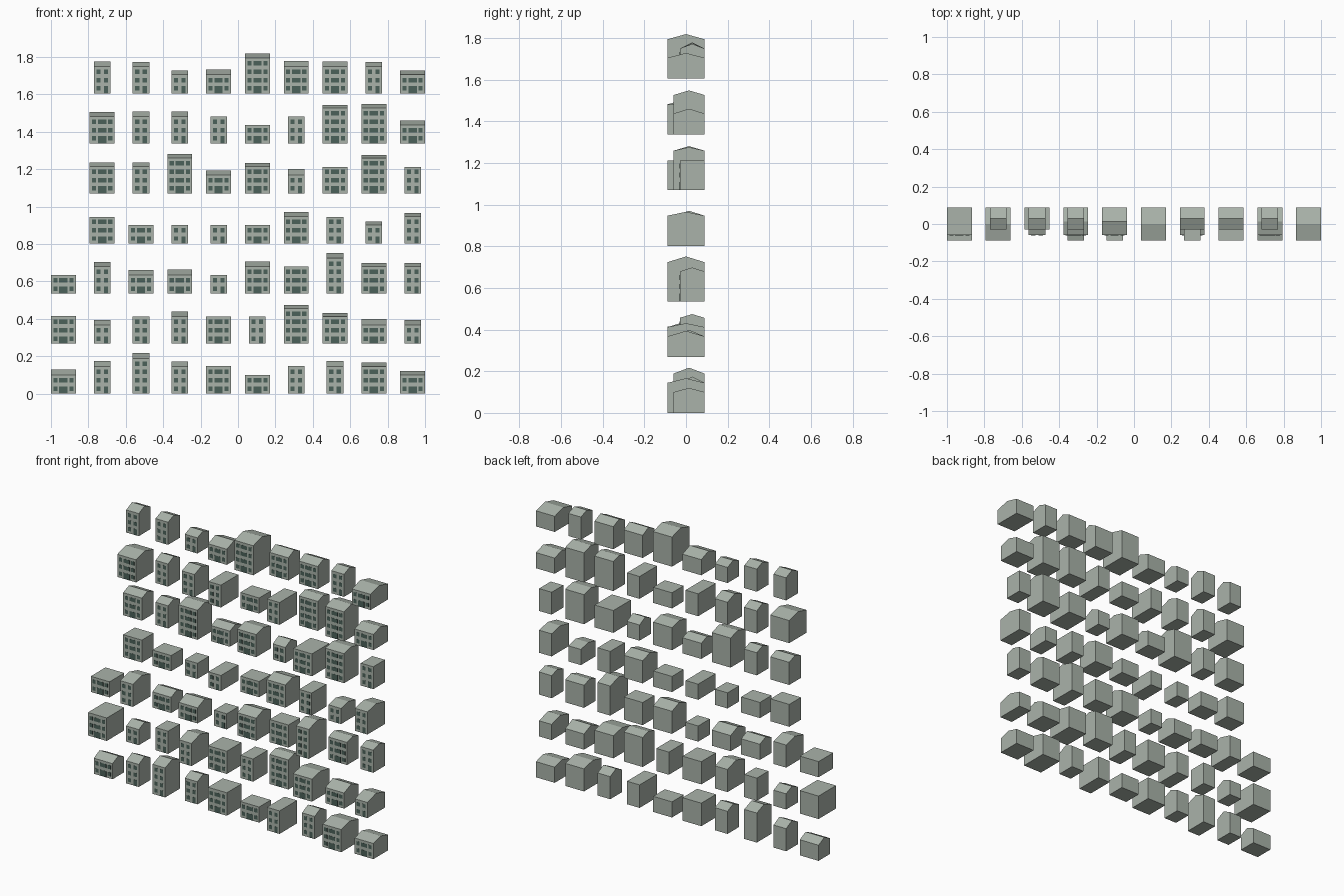
import bpy, bmesh

if "Cube" in bpy.data.objects:
    bpy.data.objects.remove(bpy.data.objects["Cube"])

# Each token is one house: W wide / N narrow, depth in cm, height in mm.
# Rows run from the ground up, columns from left to right.
ROWS = [
    "W12.128 N12.174 N15.217 N12.171 W15.147 W12.100 N18.147 N12.174 W18.166 W15.120",
    "W18.147 N12.126 N12.145 N18.172 W15.145 N15.145 W12.207 W18.163 W15.131 N18.126",
    "W15.100 N18.168 W12.126 W15.130 N12.100 W15.172 W12.145 N18.216 W12.163 N12.163",
    "- W12.143 W12.100 N12.100 N18.100 W12.100 W15.168 N15.143 N15.117 N18.163",
    "- W12.167 N12.167 W15.211 W12.122 W15.163 N12.130 W18.143 W15.206 N12.143",
    "- W18.168 N12.172 N15.172 N18.143 W12.100 N18.143 W12.206 W15.211 W15.123",
    "- N12.171 N12.168 N12.123 W15.128 W18.214 W12.174 W12.171 N12.167 W18.123",
]
COL, ROW, FLOOR, BASE = 0.2075, 0.2675, 0.0445, 0.011
BACK = 0.0885


def material(name, color):
    m = bpy.data.materials.new(name)
    m.diffuse_color = (*color, 1)
    m.use_nodes = True
    m.node_tree.nodes["Principled BSDF"].inputs["Base Color"].default_value = m.diffuse_color
    return m


WALL = material("wall", (0.40, 0.45, 0.40))
GLASS = material("glass", (0.07, 0.12, 0.10))


def box(bm, x0, x1, y0, y1, z0, z1, mat):
    """Axis-aligned box between two corners."""
    geo = bmesh.ops.create_cube(bm, size=1)
    for v in geo["verts"]:
        v.co = ((x0 + x1) / 2 + v.co.x * (x1 - x0),
                (y0 + y1) / 2 + v.co.y * (y1 - y0),
                (z0 + z1) / 2 + v.co.z * (z1 - z0))
    for f in {f for v in geo["verts"] for f in v.link_faces}:
        f.material_index = mat


def house(name, wide, depth, height, x, z):
    bm = bmesh.new()
    hw = 0.0665 if wide else 0.0445
    front = BACK - depth
    floors = int((height + 0.003 - BASE) / FLOOR)
    eave = BASE + floors * FLOOR
    # Body profile seen from the side, swept across the width
    if height - eave > 0.01:
        profile = [(front, 0), (BACK, 0), (BACK, eave),
                   ((front + BACK) / 2, height), (front, eave)]
    else:
        profile = [(front, 0), (BACK, 0), (BACK, height), (front, height)]
    face = bm.faces.new([bm.verts.new((-hw, y, h)) for y, h in profile])
    ext = bmesh.ops.extrude_face_region(bm, geom=[face])
    new = [v for v in ext["geom"] if isinstance(v, bmesh.types.BMVert)]
    bmesh.ops.translate(bm, vec=(2 * hw, 0, 0), verts=new)
    bmesh.ops.recalc_face_normals(bm, faces=bm.faces)
    # Windows on each floor and the street door
    bays = [(-0.043, 0.022), (0, 0.044), (0.043, 0.022)] if wide \
        else [(-0.02, 0.022), (0.02, 0.022)]
    door = 1
    for f in range(floors):
        for i, (c, w) in enumerate(bays):
            is_door = f == 0 and i == door
            zc = 0.027 + f * FLOOR
            box(bm, c - w / 2, c + w / 2, front - 0.0008, front + 0.004,
                0.0005 if is_door else zc - 0.012, zc + 0.012, 1)
    mesh = bpy.data.meshes.new(name)
    bm.to_mesh(mesh)
    bm.free()
    mesh.materials.append(WALL)
    mesh.materials.append(GLASS)
    ob = bpy.data.objects.new(name, mesh)
    ob.location = (x, 0, z)
    bpy.context.collection.objects.link(ob)


# Lay the houses out on the upright grid
for r, row in enumerate(ROWS):
    for c, token in enumerate(row.split()):
        if token != "-":
            d, h = token[1:].split(".")
            house(f"house_row{r}_col{c}", token[0] == "W",
                  {"12": 0.118, "15": 0.148, "18": 0.177}[d], int(h) / 1000,
                  (c - 4.5) * COL, r * ROW)
